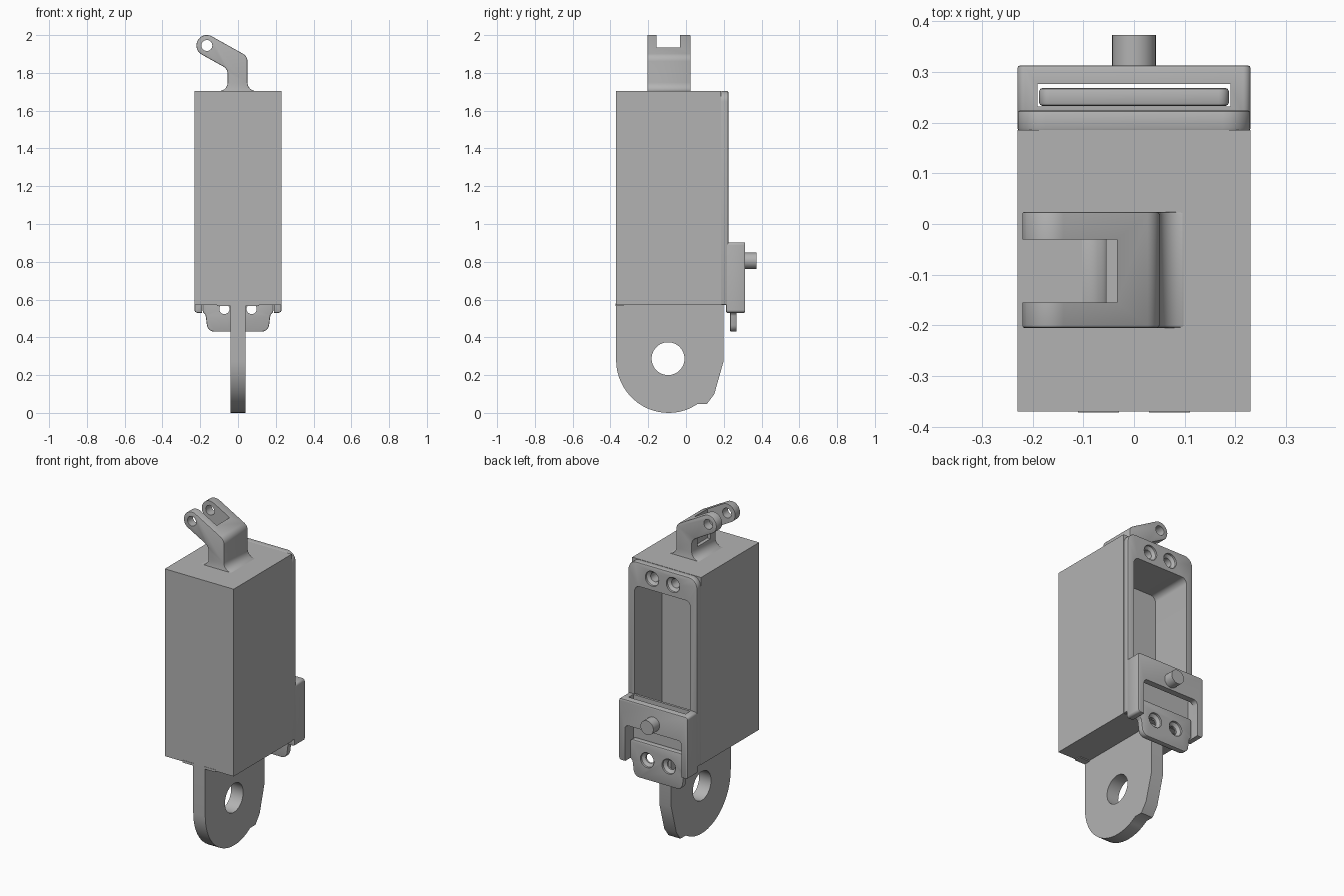
import bpy, bmesh, math
from mathutils import Vector

old = bpy.data.objects.get("Cube")
if old:
    bpy.data.objects.remove(old)

metal = bpy.data.materials.new("satin_grey")
metal.use_nodes = True
GREY = (0.45, 0.45, 0.45, 1)
metal.diffuse_color = GREY
metal.node_tree.nodes["Principled BSDF"].inputs["Base Color"].default_value = GREY


def rounded(points, steps=7):
    """Outline whose corners (u, v, radius) are replaced by arcs."""
    out = []
    for i, p in enumerate(points):
        c = Vector(p[:2])
        if len(p) < 3:
            out.append(c)
            continue
        a = (Vector(points[i - 1][:2]) - c).normalized()
        b = (Vector(points[(i + 1) % len(points)][:2]) - c).normalized()
        half = a.angle(b) / 2
        centre = c + (a + b).normalized() * p[2] / math.sin(half)
        start = c + a * p[2] / math.tan(half) - centre
        end = c + b * p[2] / math.tan(half) - centre
        sweep = start.angle_signed(end)
        for k in range(steps + 1):
            t = -sweep * k / steps
            out.append(centre + Vector((start.x * math.cos(t) - start.y * math.sin(t),
                                        start.x * math.sin(t) + start.y * math.cos(t))))
    return out


def rect(u0, u1, v0, v1, r=0):
    pts = [(u0, v0), (u1, v0), (u1, v1), (u0, v1)]
    return [p + (r,) for p in pts] if r else pts


def circle(u, v, r, n=32):
    return [(u + r * math.cos(math.tau * k / n), v + r * math.sin(math.tau * k / n))
            for k in range(n)]


def place(axis, u, v, w):
    return {"x": (w, u, v), "y": (u, w, v), "z": (u, v, w)}[axis]


def make(name, axis, sections, bevel=0):
    """Loft matching outlines [(outline, position), ...] along an axis."""
    bm = bmesh.new()
    rings = [[bm.verts.new(place(axis, p[0], p[1], w)) for p in rounded(o)]
             for o, w in sections]
    bm.faces.new(rings[0])
    bm.faces.new(rings[-1])
    for r0, r1 in zip(rings, rings[1:]):
        for i in range(len(r0)):
            j = (i + 1) % len(r0)
            bm.faces.new((r0[i], r0[j], r1[j], r1[i]))
    bmesh.ops.recalc_face_normals(bm, faces=bm.faces)
    mesh = bpy.data.meshes.new(name)
    bm.to_mesh(mesh)
    bm.free()
    mesh.materials.append(metal)
    ob = bpy.data.objects.new(name, mesh)
    bpy.context.collection.objects.link(ob)
    if bevel:
        mod = ob.modifiers.new("soft_edges", "BEVEL")
        mod.width, mod.segments, mod.angle_limit = bevel, 2, math.radians(40)
    return ob


def prism(name, axis, outline, lo, hi, bevel=0):
    return make(name, axis, [(outline, lo), (outline, hi)], bevel)


def finish(ob, cutters=()):
    """Cut the holes, bake the modifiers and shade."""
    for c in cutters:
        mod = ob.modifiers.new("cut", "BOOLEAN")
        mod.operation, mod.solver, mod.object = "DIFFERENCE", "EXACT", c
    bpy.context.view_layer.update()
    mesh = bpy.data.meshes.new_from_object(ob.evaluated_get(bpy.context.evaluated_depsgraph_get()))
    ob.modifiers.clear()
    ob.data = mesh
    for c in cutters:
        bpy.data.objects.remove(c)
    bpy.ops.object.select_all(action="DESELECT")
    ob.select_set(True)
    bpy.context.view_layer.objects.active = ob
    bpy.ops.object.shade_smooth_by_angle(angle=math.radians(30))


def screw_hole(x, z, back, face):
    """Countersunk bore opening towards the back."""
    return make("bore", "y", [(circle(x, z, 0.027), back), (circle(x, z, 0.027), face - 0.025),
                              (circle(x, z, 0.045), face - 0.012),
                              (circle(x, z, 0.045), face + 0.02)])


SIDES = (-1, 1)


def pocket():
    return prism("pocket", "y", rect(-0.187, 0.187, 0.7, 1.56, 0.035), -0.04, 0.3)


# Main housing with the deep rear pocket
housing = prism("housing", "z", rect(-0.23, 0.23, -0.37, 0.185), 0.572, 1.703)
finish(housing, [pocket()] + [screw_hole(s * 0.07, 1.63, 0.12, 0.222) for s in SIDES])

# Rear frame with rounded top corners
frame = prism("rear_frame", "y", [(-0.23, 0.572), (0.23, 0.572), (0.23, 1.703, 0.055),
                                  (-0.23, 1.703, 0.055)], 0.183, 0.224, 0.006)
finish(frame, [pocket()] + [screw_hole(s * 0.07, 1.63, 0.12, 0.224) for s in SIDES])

# Latch cover: a bridge with two legs and a slot running down through it
cover = prism("latch_cover", "y", rect(-0.23, 0.23, 0.53, 0.903, 0.015), 0.212, 0.313, 0.006)
finish(cover, [
    prism("slot", "z", rect(-0.19, 0.19, 0.232, 0.276), 0.4, 1),
    prism("window", "y", rect(-0.19, 0.19, 0.4, 0.75, 0.025), 0.25, 0.4),
    prism("back_notch", "y", rect(-0.19, 0.19, 0.4, 0.575), 0.15, 0.3)])

# Sliding latch tongue with two screw holes
half = [(0.187, 0.65, 0.02), (0.187, 0.535, 0.02), (0.172, 0.52, 0.02),
        (0.16, 0.43, 0.04)]
outline = half + [(-p[0],) + p[1:] for p in reversed(half)]
latch = prism("latch_tongue", "y", outline, 0.233, 0.268, 0.006)
finish(latch, [screw_hole(s * 0.072, 0.55, 0.1, 0.268) for s in SIDES])

# Release pin
finish(prism("release_pin", "y", circle(0, 0.805, 0.043), 0.3, 0.373))

# Lower mounting lug
lug = prism("lower_lug", "x",
            [(-0.37, 0.58)] +
            [(-0.092 + 0.278 * math.cos(a), 0.28 + 0.28 * math.sin(a))
             for a in (math.pi + k * math.radians(6) for k in range(20))] +
            [(0.06, 0.046), (0.11, 0.046), (0.15, 0.1), (0.198, 0.27), (0.198, 0.58)],
            -0.04, 0.04)
finish(lug, [prism("lug_hole", "x", circle(-0.095, 0.287, 0.087, 48), -0.1, 0.1)])

# Small clips along the lower edge of the housing
for s, name in ((-1, "right_clip"), (1, "left_clip")):
    finish(prism(name, "z", rect(s * 0.07 - 0.04, s * 0.07 + 0.04, -0.372, -0.33), 0.566, 0.58))

# Upper forked arm
arm = prism("forked_arm", "y",
            [(-0.105, 1.69), (-0.105, 1.704), (-0.055, 1.704, 0.045), (-0.055, 1.821, 0.045),
             (-0.24, 1.924, 0.054), (-0.186, 2.02, 0.054), (0.05, 1.888, 0.045),
             (0.05, 1.704, 0.045), (0.1, 1.704), (0.1, 1.69)], -0.205, 0.024, 0.005)
finish(arm, [prism("fork_gap", "z", rect(-0.4, -0.034, -0.155, -0.031), 1.76, 2.2),
             prism("fork_hole", "y", circle(-0.165, 1.945, 0.029), -0.4, 0.2)])
